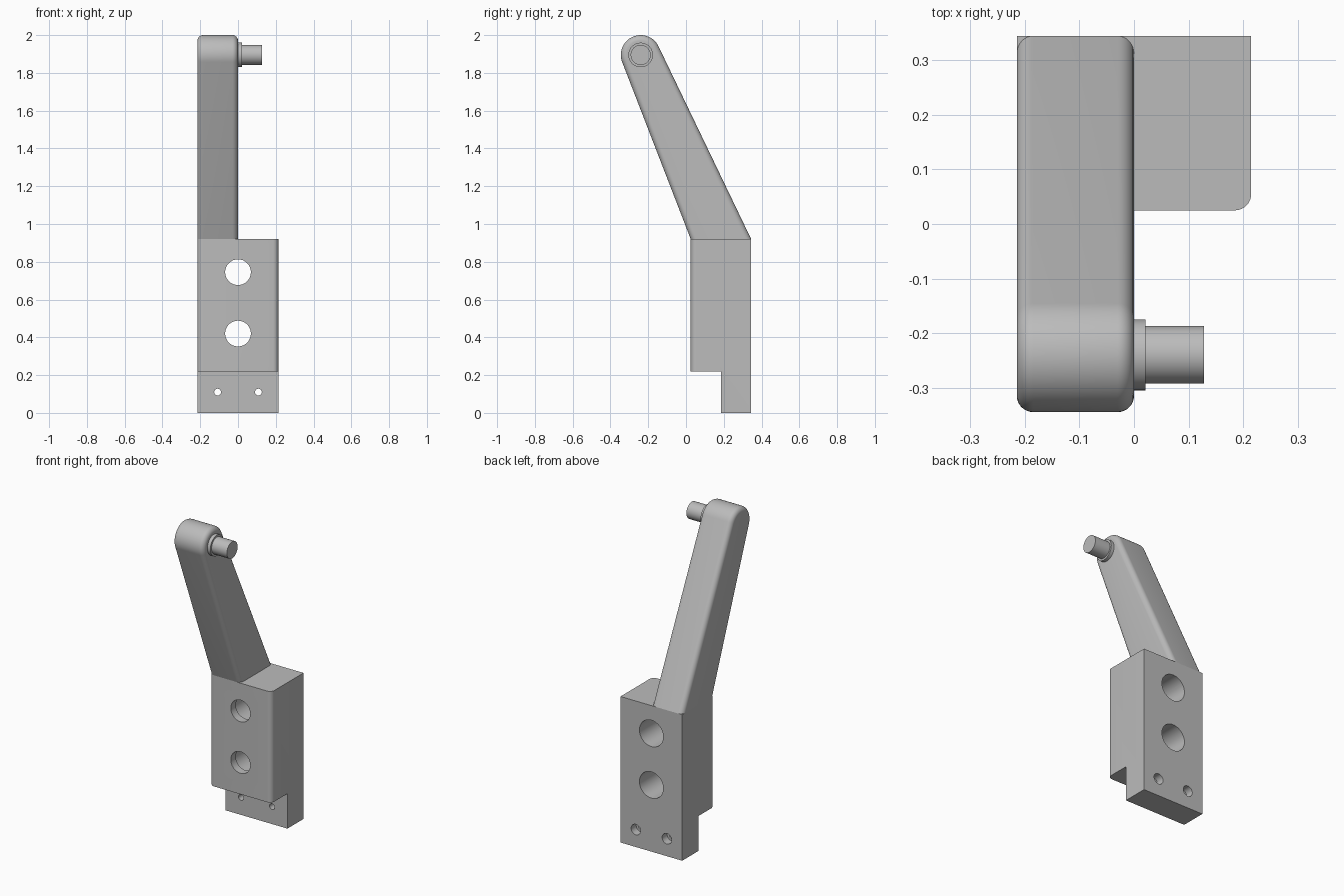
import bpy, bmesh
from math import sin, cos, pi, atan2, hypot, acos, radians
from mathutils import Matrix

cube = bpy.data.objects.get("Cube")
if cube:
    bpy.data.objects.remove(cube, do_unlink=True)

gray = bpy.data.materials.new("light_gray")
gray.use_nodes = True
gray.diffuse_color = (0.5, 0.5, 0.5, 1)
gray.node_tree.nodes["Principled BSDF"].inputs["Base Color"].default_value = (0.5, 0.5, 0.5, 1)

HALF, FILLET = 0.215, 0.03
FRONT, BACK, TOP = 0.025, 0.345, 0.92
PIVOT_Y, PIVOT_Z, HEAD_R = -0.24, 1.895, 0.105


def make_object(name, bm):
    bmesh.ops.recalc_face_normals(bm, faces=bm.faces)
    mesh = bpy.data.meshes.new(name)
    bm.to_mesh(mesh)
    bm.free()
    mesh.materials.append(gray)
    obj = bpy.data.objects.new(name, mesh)
    bpy.context.collection.objects.link(obj)
    return obj


def smooth(obj):
    bpy.ops.object.select_all(action='DESELECT')
    obj.select_set(True)
    bpy.context.view_layer.objects.active = obj
    bpy.ops.object.shade_smooth_by_angle(angle=radians(30))


def loft(bm, rings):
    """Bridge closed rings of points and cap both ends."""
    loops = [[bm.verts.new(p) for p in ring] for ring in rings]
    n = len(loops[0])
    for a, b in zip(loops, loops[1:]):
        for i in range(n):
            j = (i + 1) % n
            bm.faces.new((a[i], a[j], b[j], b[i]))
    bm.faces.new(loops[0])
    bm.faces.new(loops[-1])


def cylinder(bm, axis, radius, start, end, u, v):
    """Cylinder along x (u, v = y, z) or along y (u, v = x, z)."""
    def ring(t):
        pts = []
        for i in range(64):
            a = 2 * pi * i / 64
            p, q = u + radius * cos(a), v + radius * sin(a)
            pts.append((t, p, q) if axis == 'X' else (p, t, q))
        return pts
    loft(bm, [ring(start), ring(end)])


# Mounting block: stepped side profile, rounded front corners
bm = bmesh.new()
side = [(FRONT, 0.22), (0.185, 0.22), (0.185, 0), (BACK, 0), (BACK, TOP), (FRONT, TOP)]
loft(bm, [[(x, y, z) for y, z in side] for x in (-HALF, HALF)])
corners = [e for e in bm.edges if all(abs(v.co.y - FRONT) < 1e-5 for v in e.verts)
           and abs(e.verts[0].co.z - e.verts[1].co.z) > 0.1]
bmesh.ops.bevel(bm, geom=corners, offset=FILLET, segments=8, profile=0.5, affect='EDGES')
block = make_object("mounting_block", bm)

# Stepped holes: narrow at the front, wider bore from the back
holes = [(0, 0.745, 0.068, 0.083, 0.075), (0, 0.42, 0.068, 0.083, 0.075),
         (-0.108, 0.11, 0.018, 0.033, 0.295), (0.108, 0.11, 0.018, 0.033, 0.295)]
cutters = []
for i, (x, z, narrow, wide, step) in enumerate(holes):
    for kind, radius, start in (("hole", narrow, -0.1), ("bore", wide, step)):
        bm = bmesh.new()
        cylinder(bm, 'Y', radius, start, 0.5, x, z)
        cutter = make_object(f"{kind}_cutter_{i}", bm)
        cutter.hide_render = True
        mod = block.modifiers.new(cutter.name, 'BOOLEAN')
        mod.operation, mod.solver, mod.object = 'DIFFERENCE', 'EXACT', cutter
        cutters.append(cutter)
bpy.context.view_layer.objects.active = block
for mod in list(block.modifiers):
    bpy.ops.object.modifier_apply(modifier=mod.name)
for cutter in cutters:
    bpy.data.objects.remove(cutter, do_unlink=True)
smooth(block)


# Leaning arm: tapered profile with a round head, filleted along both sides
def tangent_angle(y, sign):
    dy, dz = y - PIVOT_Y, TOP - PIVOT_Z
    return atan2(dz, dy) + sign * acos(HEAD_R / hypot(dy, dz))


def arm_ring(x, inset):
    r = HEAD_R - inset
    a0 = tangent_angle(BACK, 1)
    a1 = tangent_angle(FRONT, -1) + 2 * pi
    pts = []
    for a in (a0, a1):      # where each inset side meets the block top
        y = PIVOT_Y + (r - (TOP - PIVOT_Z) * sin(a)) / cos(a)
        pts.append((x, y, TOP))
    arc = [(x, PIVOT_Y + r * cos(a0 + (a1 - a0) * i / 32),
            PIVOT_Z + r * sin(a0 + (a1 - a0) * i / 32)) for i in range(33)]
    return [pts[0]] + arc + [pts[1]]


steps = [i / 8 * pi / 2 for i in range(9)]
rim = [(FILLET * (1 - sin(a)), FILLET * (1 - cos(a))) for a in steps]
rings = [arm_ring(-HALF + dx, inset) for inset, dx in rim]
rings += [arm_ring(-dx, inset) for inset, dx in reversed(rim)]
bm = bmesh.new()
loft(bm, rings)
smooth(make_object("leaning_arm", bm))

# Pin and its collar on the arm head
for name, radius, end in (("pin_collar", 0.065, 0.021), ("pin", 0.053, 0.128)):
    bm = bmesh.new()
    cylinder(bm, 'X', radius, -0.02, end, PIVOT_Y, PIVOT_Z)
    smooth(make_object(name, bm))
